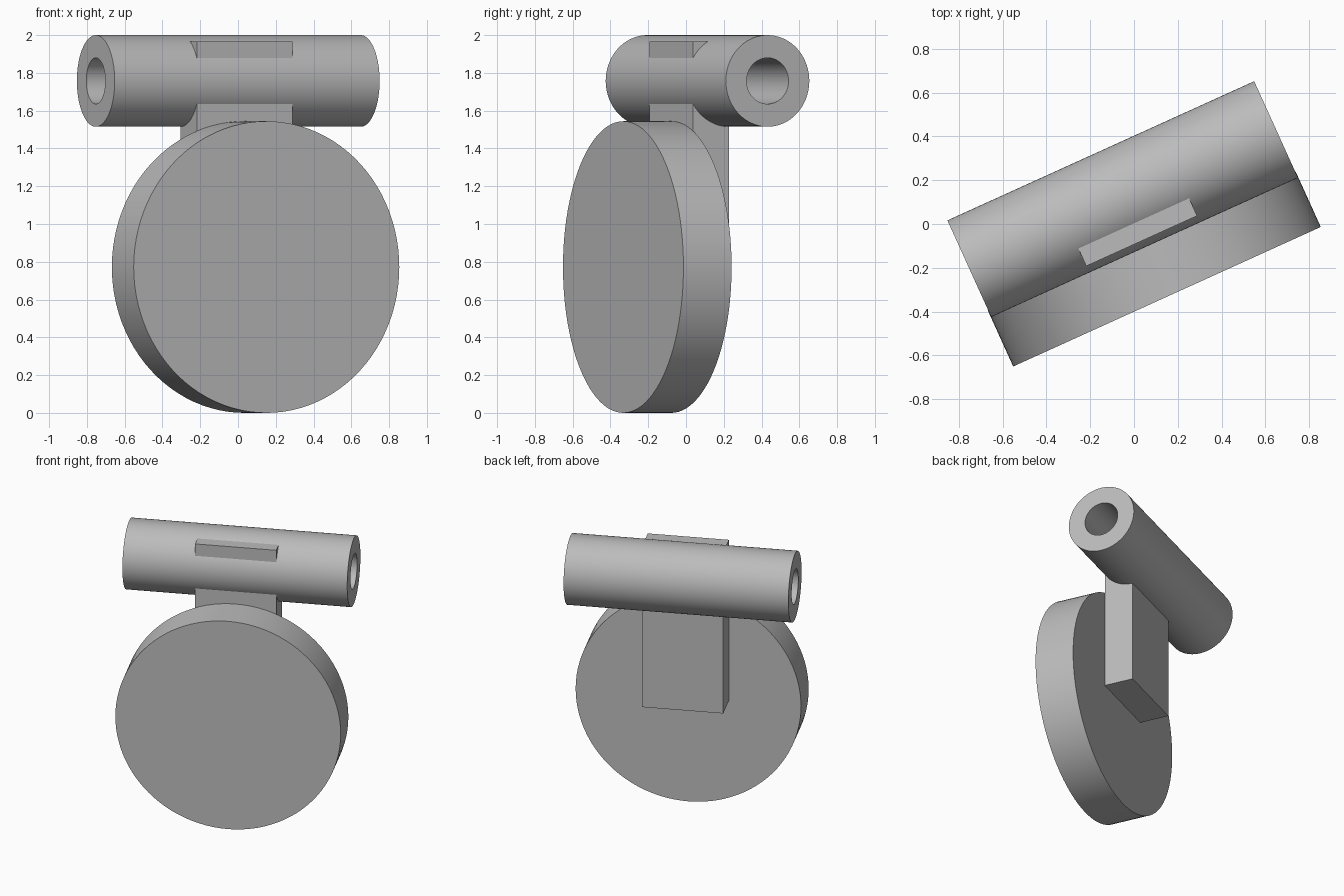
import bpy
from math import radians, pi
from mathutils import Matrix

cube = bpy.data.objects.get("Cube")
if cube:
    bpy.data.objects.remove(cube, do_unlink=True)

# Single plain grey
grey = bpy.data.materials.new("plain grey")
grey.use_nodes = True
colour = (0.5, 0.5, 0.5, 1)
grey.diffuse_color = colour
grey.node_tree.nodes["Principled BSDF"].inputs["Base Color"].default_value = colour

# The whole model is turned about the vertical axis
TURN = Matrix.Rotation(radians(24.4), 4, "Z")

DISC_R, DISC_FRONT, DISC_BACK = 0.772, -0.365, -0.085
TUBE_R, BORE_R, TUBE_LEN = 0.2425, 0.122, 1.54
TUBE_Y, TUBE_Z = 0.125, 2 - TUBE_R
BLOCK_W, BLOCK_BACK, BLOCK_TOP = 0.556, 0.123, 1.967


def place(name, local):
    ob = bpy.context.object
    ob.name = name
    ob.matrix_world = TURN @ local
    ob.data.materials.append(grey)
    return ob


def cylinder(name, radius, depth, centre, axis):
    bpy.ops.mesh.primitive_cylinder_add(vertices=96, radius=radius, depth=depth)
    return place(name, Matrix.Translation(centre) @ Matrix.Rotation(pi / 2, 4, axis))


def cut(ob, cutter):
    mod = ob.modifiers.new("bore", "BOOLEAN")
    mod.operation = "DIFFERENCE"
    mod.solver = "EXACT"
    mod.object = cutter
    bpy.ops.object.select_all(action="DESELECT")
    ob.select_set(True)
    bpy.context.view_layer.objects.active = ob
    bpy.ops.object.modifier_apply(modifier=mod.name)


# Round front plate
disc = cylinder("round_plate", DISC_R, DISC_BACK - DISC_FRONT,
                (0, (DISC_FRONT + DISC_BACK) / 2, DISC_R), "X")

# Hollow crossbar
axis_point = (0, TUBE_Y, TUBE_Z)
tube = cylinder("tube", TUBE_R, TUBE_LEN, axis_point, "Y")

# Block joining the plate to the tube
bpy.ops.mesh.primitive_cube_add(size=1)
size = (BLOCK_W, BLOCK_BACK - DISC_BACK, BLOCK_TOP - DISC_R)
centre = (0, (BLOCK_BACK + DISC_BACK) / 2, (BLOCK_TOP + DISC_R) / 2)
block = place("connecting_block",
              Matrix.Translation(centre) @ Matrix.Diagonal((*size, 1)))

# Bore runs through both the tube and the block
bore = cylinder("bore_cutter", BORE_R, TUBE_LEN * 1.2, axis_point, "Y")
bore.hide_render = True
bpy.context.view_layer.update()
for part in (tube, block):
    cut(part, bore)
bpy.data.objects.remove(bore, do_unlink=True)

# Smooth round walls, sharp rims
bpy.ops.object.select_all(action="DESELECT")
for part in (disc, tube, block):
    part.select_set(True)
bpy.context.view_layer.objects.active = tube
bpy.ops.object.shade_smooth_by_angle(angle=radians(30))
